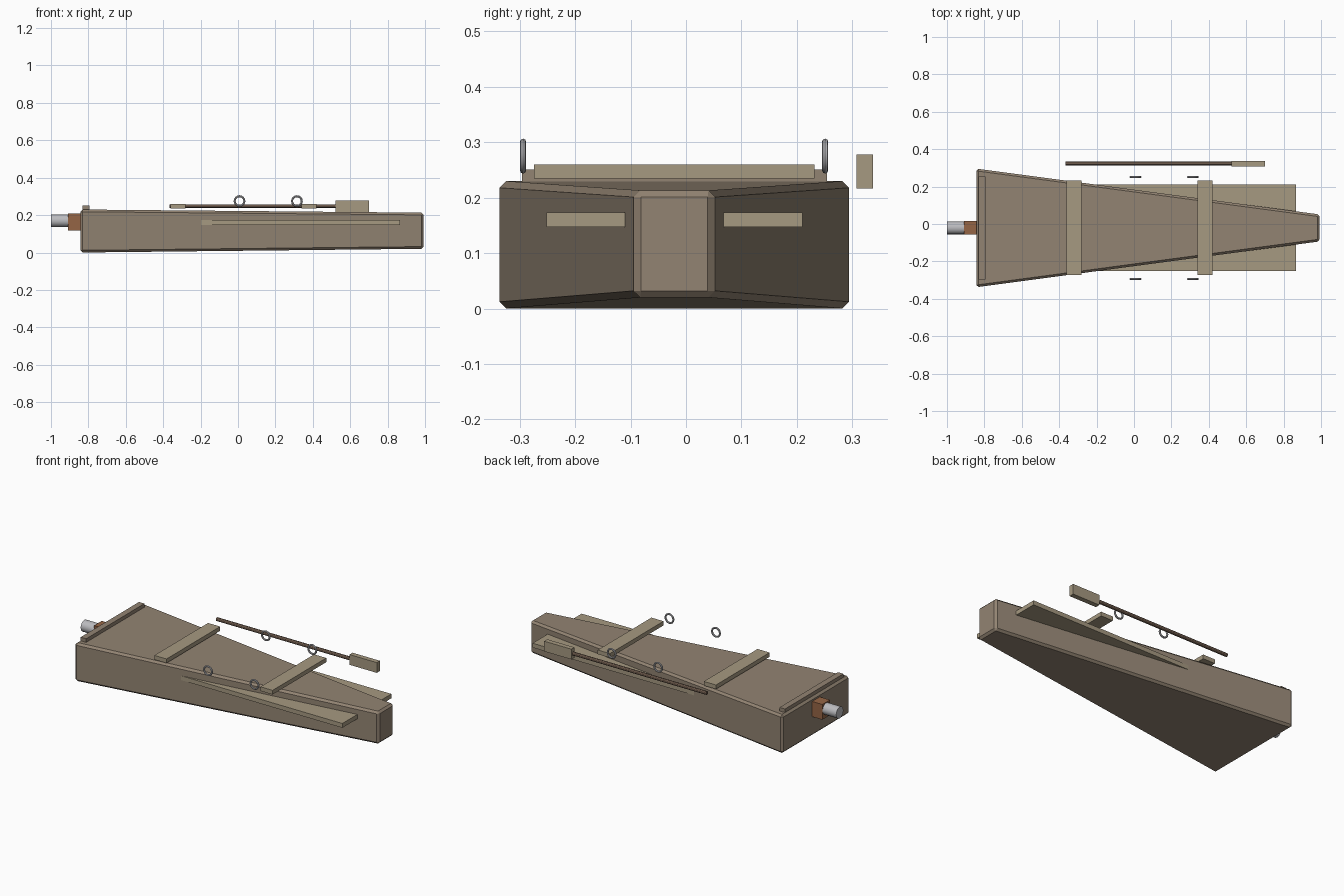
import bpy, bmesh, math
from mathutils import Vector

if "Cube" in bpy.data.objects:
    bpy.data.objects.remove(bpy.data.objects["Cube"])

CY = -0.021  # hull centreline


def material(name, rgb):
    m = bpy.data.materials.new(name)
    m.diffuse_color = (*rgb, 1)
    m.use_nodes = True
    m.node_tree.nodes["Principled BSDF"].inputs["Base Color"].default_value = m.diffuse_color
    return m


HULL = material("hull_wood", (0.29, 0.23, 0.17))
PLANK = material("plank_wood", (0.38, 0.32, 0.22))
SHAFT = material("shaft_wood", (0.15, 0.10, 0.07))
COPPER = material("bracket_brown", (0.30, 0.13, 0.06))
STEEL = material("steel", (0.5, 0.5, 0.52))


def add_mesh(name, bm, mat):
    bmesh.ops.recalc_face_normals(bm, faces=bm.faces)
    me = bpy.data.meshes.new(name)
    bm.to_mesh(me)
    bm.free()
    ob = bpy.data.objects.new(name, me)
    bpy.context.collection.objects.link(ob)
    me.materials.append(mat)
    return ob


def box(name, x, y, z, mat):
    """Box from (min, max) pairs on each axis."""
    bm = bmesh.new()
    bmesh.ops.create_cube(bm, size=1)
    for v in bm.verts:
        v.co = Vector([sum(r) / 2 + c * (r[1] - r[0]) for c, r in zip(v.co, (x, y, z))])
    return add_mesh(name, bm, mat)


def smooth(ob):
    bpy.ops.object.select_all(action='DESELECT')
    ob.select_set(True)
    bpy.context.view_layer.objects.active = ob
    bpy.ops.object.shade_smooth_by_angle()


def rod(name, x, y, z, r, sides, mat):
    bpy.ops.mesh.primitive_cylinder_add(vertices=sides, radius=r, depth=x[1] - x[0],
                                        location=(sum(x) / 2, y, z),
                                        rotation=(0, math.pi / 2, 0))
    ob = bpy.context.object
    ob.name = name
    ob.data.materials.append(mat)
    smooth(ob)
    return ob


# Tapered hull, wide stern to narrow bow, with chamfered edges
hull = box("hull", (-0.843, 0.993), (-1, 1), (0, 1), HULL)
for v in hull.data.vertices:
    stern = v.co.x < 0
    half, low, high = (0.317, 0.0, 0.23) if stern else (0.072, 0.02, 0.213)
    v.co.y = CY + v.co.y * half
    v.co.z = high if v.co.z > 0.5 else low
bev = hull.modifiers.new("chamfer", 'BEVEL')
bev.width = 0.012
bev.segments = 1

# Stern rail and two cross benches
box("stern_rail", (-0.831, -0.795), (-0.296, 0.254), (0.225, 0.251), HULL)
for name, x in (("rear_bench", -0.32), ("front_bench", 0.38)):
    box(name, (x - 0.04, x + 0.04), (-0.274, 0.232), (0.235, 0.26), PLANK)

# Side planks
for name, s in (("right_plank", -1), ("left_plank", 1)):
    c = CY + s * 0.16
    box(name, (-0.2, 0.865), (c - 0.071, c + 0.071), (0.147, 0.173), PLANK)

# Oarlock rings on both sides
for side, y in (("right", -0.294), ("left", 0.251)):
    for pos, x in (("rear", 0.008), ("front", 0.315)):
        bpy.ops.mesh.primitive_torus_add(major_segments=16, minor_segments=8,
                                         major_radius=0.026, minor_radius=0.0055,
                                         location=(x, y, 0.275),
                                         rotation=(math.pi / 2, 0, 0))
        ring = bpy.context.object
        ring.name = f"oarlock_{side}_{pos}"
        ring.data.materials.append(STEEL)
        smooth(ring)

# Oar: shaft and blade
rod("oar_shaft", (-0.365, 0.525), 0.3225, 0.2475, 0.0105, 12, SHAFT)
box("oar_blade", (0.52, 0.70), (0.308, 0.337), (0.217, 0.278), PLANK)

# Stern motor: bracket and cylinder
box("motor_bracket", (-0.91, -0.835), (CY - 0.036, CY + 0.036), (0.117, 0.208), COPPER)
rod("motor", (-1.0, -0.905), CY, 0.17, 0.034, 16, STEEL)
